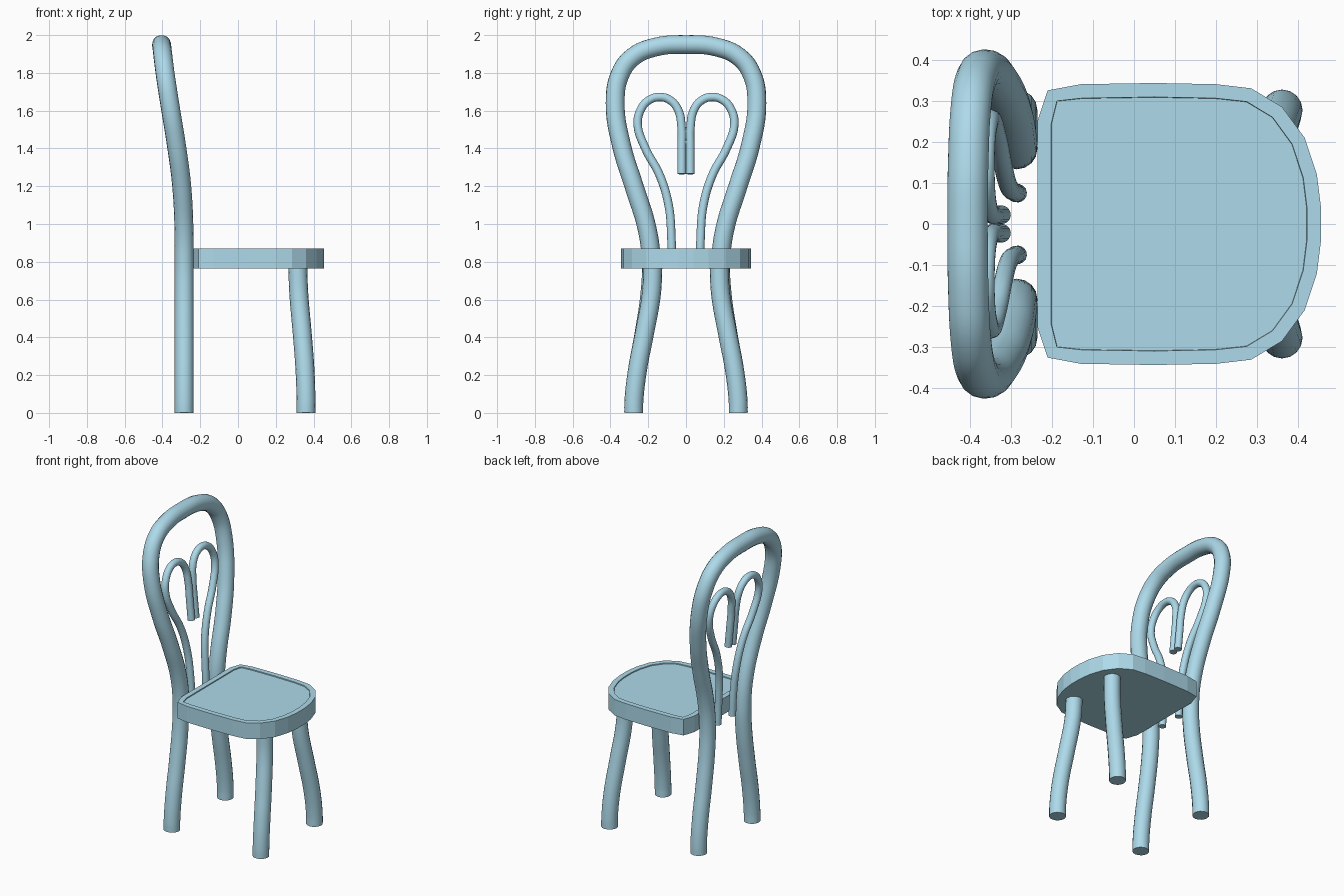
import bpy, bmesh

if "Cube" in bpy.data.objects:
    bpy.data.objects.remove(bpy.data.objects["Cube"])


def tube(name, points, radius, mirror=False):
    """Round capped rod swept along a smooth path."""
    curve = bpy.data.curves.new(name, 'CURVE')
    curve.dimensions = '3D'
    curve.bevel_depth = radius
    curve.bevel_resolution = 6
    curve.resolution_u = 6
    curve.use_fill_caps = True
    spline = curve.splines.new('BEZIER')
    spline.bezier_points.add(len(points) - 1)
    for bp, co in zip(spline.bezier_points, points):
        bp.co = co
        bp.handle_left_type = bp.handle_right_type = 'AUTO'
    obj = bpy.data.objects.new(name, curve)
    bpy.context.collection.objects.link(obj)
    bpy.ops.object.select_all(action='DESELECT')
    obj.select_set(True)
    bpy.context.view_layer.objects.active = obj
    bpy.ops.object.convert(target='MESH')
    obj = bpy.context.view_layer.objects.active
    obj.name = name
    bpy.ops.object.shade_smooth_by_angle()
    if mirror:
        mod = obj.modifiers.new("mirror", 'MIRROR')
        mod.use_axis = (False, True, False)
    return obj


# Bent back frame: both rear legs and the hoop in one rod
half = [(-.285, .277, 0), (-.285, .276, .06), (-.285, .258, .22),
        (-.285, .222, .42), (-.285, .19, .64), (-.285, .184, .8),
        (-.286, .205, .97), (-.298, .275, 1.2), (-.325, .34, 1.41),
        (-.362, .375, 1.64), (-.385, .35, 1.79), (-.397, .28, 1.885),
        (-.403, .16, 1.937)]
top = [(-.405, 0, 1.95)]
tube("back_frame", half + top + [(x, -y, z) for x, y, z in reversed(half)], .05)

# Curled back inserts
tube("back_curl", [(-.283, .075, .765), (-.29, .077, .92), (-.305, .092, 1.1),
                   (-.318, .14, 1.26), (-.333, .215, 1.4), (-.347, .256, 1.53),
                   (-.355, .237, 1.61), (-.36, .195, 1.656), (-.361, .14, 1.672),
                   (-.36, .085, 1.656), (-.355, .042, 1.605), (-.345, .0235, 1.51),
                   (-.335, .0225, 1.4), (-.322, .0225, 1.265)], .0225, True)

# Front legs
tube("front_leg", [(.36, .277, 0), (.36, .276, .06), (.355, .258, .22),
                   (.34, .22, .42), (.322, .183, .63), (.316, .175, .78)], .05, True)

# Seat: rounded outline, extruded, with a shallow recess inside the rim
side = [(-.235, .25), (-.21, .325), (-.13, .34), (.05, .343), (.2, .34),
        (.285, .33), (.36, .285), (.415, .21), (.445, .12), (.455, .04)]
outline = side + [(x, -y) for x, y in reversed(side)]
bm = bmesh.new()
base = bm.faces.new([bm.verts.new((x, y, .765)) for x, y in outline])
ext = bmesh.ops.extrude_face_region(bm, geom=[base], use_keep_orig=True)
lid = next(f for f in ext['geom'] if isinstance(f, bmesh.types.BMFace))
bmesh.ops.translate(bm, vec=(0, 0, .105), verts=lid.verts[:])
bmesh.ops.recalc_face_normals(bm, faces=bm.faces)
bmesh.ops.inset_region(bm, faces=[lid], thickness=.034)
bmesh.ops.inset_region(bm, faces=[lid], thickness=.001)
bmesh.ops.translate(bm, vec=(0, 0, -.006), verts=lid.verts[:])
bmesh.ops.recalc_face_normals(bm, faces=bm.faces)
mesh = bpy.data.meshes.new("seat")
bm.to_mesh(mesh)
bm.free()
seat = bpy.data.objects.new("seat", mesh)
bpy.context.collection.objects.link(seat)

# Light blue finish
blue = bpy.data.materials.new("light_blue")
blue.diffuse_color = (.42, .70, .82, 1)
blue.use_nodes = True
blue.node_tree.nodes["Principled BSDF"].inputs["Base Color"].default_value = blue.diffuse_color
for obj in bpy.data.objects:
    obj.data.materials.append(blue)
